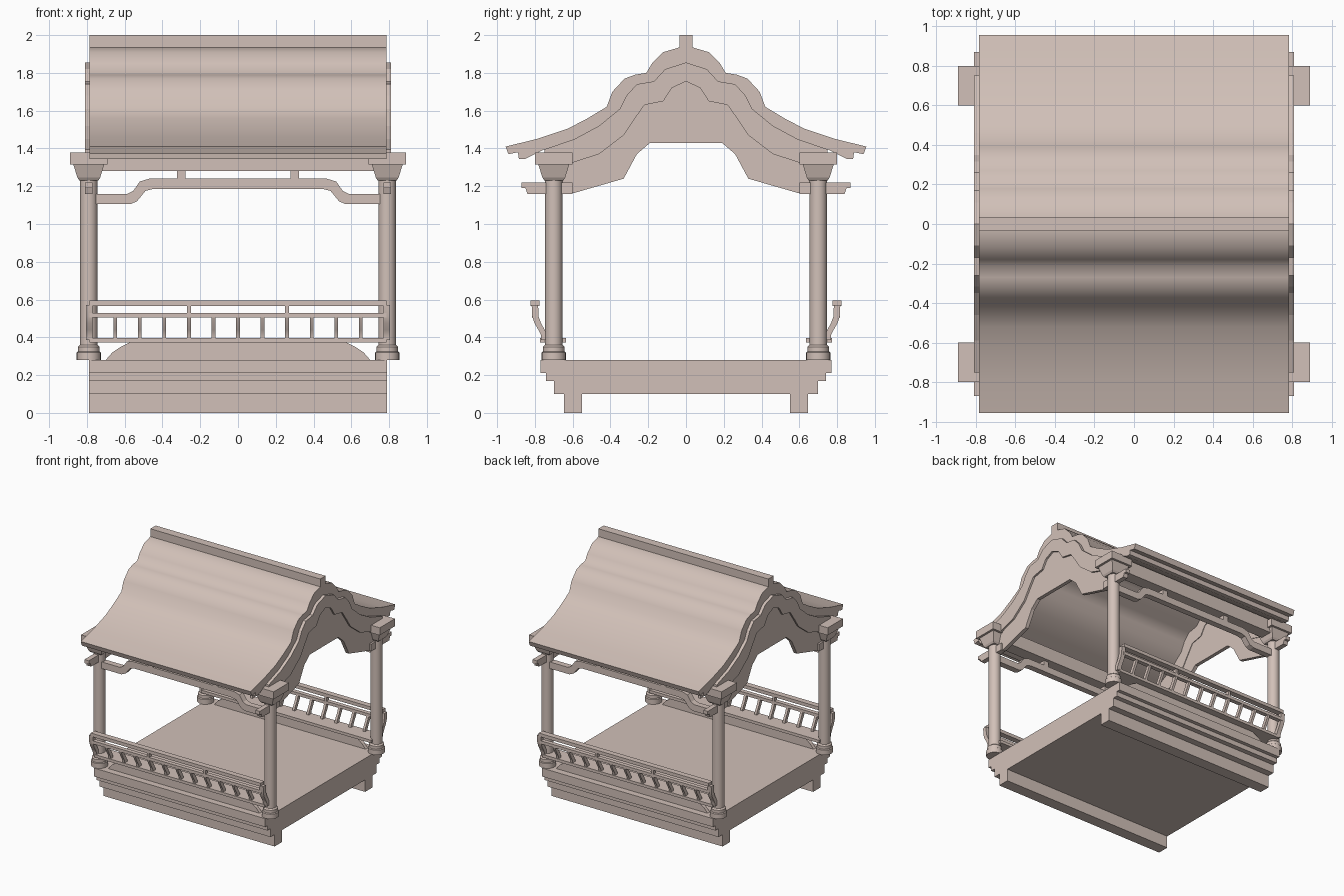
import bpy, bmesh, math
from mathutils import Vector

cube = bpy.data.objects.get("Cube")
if cube:
    bpy.data.objects.remove(cube, do_unlink=True)

mat = bpy.data.materials.new("pale_clay")
mat.use_nodes = True
colour = (0.64, 0.53, 0.48, 1)
mat.diffuse_color = colour
mat.node_tree.nodes["Principled BSDF"].inputs["Base Color"].default_value = colour


def finish(name, bm, smooth=None):
    bmesh.ops.recalc_face_normals(bm, faces=bm.faces[:])
    mesh = bpy.data.meshes.new(name)
    bm.to_mesh(mesh)
    bm.free()
    mesh.materials.append(mat)
    obj = bpy.data.objects.new(name, mesh)
    bpy.context.collection.objects.link(obj)
    if smooth:
        bpy.ops.object.select_all(action="DESELECT")
        obj.select_set(True)
        bpy.context.view_layer.objects.active = obj
        bpy.ops.object.shade_smooth_by_angle(angle=math.radians(smooth))
    return obj


def prism(name, outline, axis, lo, hi, smooth=None):
    """Extrude a closed outline along x (outline is y, z) or y (outline is x, z)."""
    bm = bmesh.new()
    place = (lambda p: (lo, p[0], p[1])) if axis == "x" else (lambda p: (p[0], lo, p[1]))
    face = bm.faces.new([bm.verts.new(place(p)) for p in outline])
    ext = bmesh.ops.extrude_face_region(bm, geom=[face])["geom"]
    step = Vector((hi - lo, 0, 0) if axis == "x" else (0, hi - lo, 0))
    bmesh.ops.translate(bm, vec=step, verts=[v for v in ext if isinstance(v, bmesh.types.BMVert)])
    return finish(name, bm, smooth)


def box(name, x0, x1, y0, y1, z0, z1):
    return prism(name, [(y0, z0), (y1, z0), (y1, z1), (y0, z1)], "x", x0, x1)


def stack(name, x, y, rings, sides, turn=0, smooth=None):
    """Stack of (radius, z) rings around a vertical axis."""
    bm = bmesh.new()
    loops = []
    for r, z in rings:
        angles = [turn + math.tau * i / sides for i in range(sides)]
        loops.append([bm.verts.new((x + r * math.cos(a), y + r * math.sin(a), z)) for a in angles])
    for a, b in zip(loops, loops[1:]):
        for i in range(sides):
            j = (i + 1) % sides
            bm.faces.new((a[i], a[j], b[j], b[i]))
    bm.faces.new(loops[0])
    bm.faces.new(loops[-1])
    return finish(name, bm, smooth)


def mirrored(half):
    """Full symmetric line from a half line that runs outer end to centre."""
    return half + [(-a, z) for a, z in reversed(half) if a != 0]


def band(top, bottom):
    return mirrored(top) + mirrored(bottom)[::-1]


# Stepped platform and its two runners
steps = [(0.70, 0.10), (0.70, 0.17), (0.74, 0.17), (0.74, 0.21), (0.77, 0.21), (0.77, 0.28)]
prism("platform", mirrored(steps), "x", -0.79, 0.79)

# Roof sheet with a stepped eave
roof_top = [(0.955, 1.41), (0.79, 1.45), (0.625, 1.505), (0.52, 1.56), (0.42, 1.62),
            (0.39, 1.70), (0.325, 1.77), (0.27, 1.79), (0.21, 1.80), (0.18, 1.85),
            (0.12, 1.91), (0.035, 1.935)]
arch = [(0.75, 1.395), (0.59, 1.45), (0.46, 1.52), (0.35, 1.61), (0.315, 1.68),
        (0.26, 1.74), (0.17, 1.755), (0.11, 1.82), (0.0, 1.855)]
eave = [(0.94, 1.37), (0.89, 1.38), (0.885, 1.345), (0.85, 1.345)]
prism("roof", band(roof_top, eave + arch), "x", -0.785, 0.785, smooth=50)
box("ridge", -0.785, 0.785, -0.035, 0.035, 1.92, 2.0)

# Gable trim, gable panel and cross beams at each end
inner_arch = [(0.75, 1.285), (0.60, 1.325), (0.46, 1.37), (0.33, 1.47), (0.28, 1.545),
              (0.22, 1.63), (0.12, 1.65), (0.075, 1.72), (0.0, 1.755)]
panel_bottom = [(0.70, 1.155), (0.59, 1.165), (0.33, 1.24), (0.26, 1.37), (0.19, 1.43)]
for sx, side in ((1, "left"), (-1, "right")):
    prism(side + "_gable_trim", band(arch, inner_arch), "x", sx * 0.76, sx * 0.81)
    prism(side + "_gable_panel", band(inner_arch, panel_bottom), "x", sx * 0.765, sx * 0.795)
    for sy in (1, -1):
        outline = [(0.87, 1.22), (0.60, 1.22), (0.60, 1.16), (0.84, 1.16), (0.85, 1.19), (0.87, 1.19)]
        prism(side + "_cross_beam", [(sy * y, z) for y, z in outline], "x", sx * 0.77, sx * 0.81)

# Columns with round feet and square capitals
for sx in (1, -1):
    for sy in (1, -1):
        x, y = sx * 0.79, sy * 0.70
        stack("column", x, y, [(0.046, 0.28), (0.046, 1.24)], 24, smooth=35)
        foot = [(0.064, 0.28), (0.064, 0.32), (0.057, 0.325), (0.057, 0.35), (0.046, 0.36)]
        stack("column_foot", x, y, foot, 24, smooth=35)
        r = math.sqrt(2)
        stack("capital", x, y, [(0.05 * r, 1.23), (0.06 * r, 1.245), (0.082 * r, 1.315)], 4, math.pi / 4)
        box("capital_slab", x - 0.1, x + 0.1, y - 0.1, y + 0.1, 1.315, 1.378)

# Front and back: eave beam, bowed tie, railing
curve = [(0.80, 0.57), (0.797, 0.51), (0.785, 0.475), (0.765, 0.44), (0.75, 0.41), (0.75, 0.385)]
tie_top = [(0.77, 1.16), (0.585, 1.16), (0.555, 1.175), (0.52, 1.225), (0.47, 1.24)]
tie_bottom = [(0.77, 1.105), (0.57, 1.105), (0.535, 1.12), (0.49, 1.175), (0.45, 1.185)]
skirt = [(0.70, 0.28), (0.665, 0.32), (0.62, 0.35), (0.57, 0.375)]


def curved_post(name, x, width, sy, points):
    half = 0.017
    outline = [(sy * (y + half), z) for y, z in points]
    outline += [(sy * (y - half), z) for y, z in reversed(points)]
    prism(name, outline, "x", x - width / 2, x + width / 2, smooth=35)


for sy, end in ((-1, "front"), (1, "back")):
    box(end + "_runner", -0.79, 0.79, sy * 0.55, sy * 0.645, 0, 0.10)
    box(end + "_eave_beam", -0.79, 0.79, sy * 0.65, sy * 0.75, 1.28, 1.39)
    prism(end + "_bowed_tie", band(tie_top, tie_bottom), "y", sy * 0.675, sy * 0.725)
    prism(end + "_skirt", mirrored(skirt), "y", sy * 0.685, sy * 0.715)
    box(end + "_bottom_rail", -0.785, 0.785, sy * 0.635, sy * 0.773, 0.373, 0.397)
    box(end + "_middle_rail", -0.785, 0.785, sy * 0.78, sy * 0.815, 0.505, 0.53)
    box(end + "_top_rail", -0.785, 0.785, sy * 0.775, sy * 0.823, 0.567, 0.595)
    for i in range(-5, 6):
        curved_post(end + "_baluster", i * 0.13, 0.02, sy, curve[1:])
    for sx in (1, -1):
        curved_post(end + "_end_post", sx * 0.787, 0.036, sy, curve)
        curved_post(end + "_short_post", sx * 0.26, 0.02, sy, curve[:2])
        box(end + "_tie_block", sx * 0.3 - 0.022, sx * 0.3 + 0.022, sy * 0.675, sy * 0.725, 1.235, 1.29)
